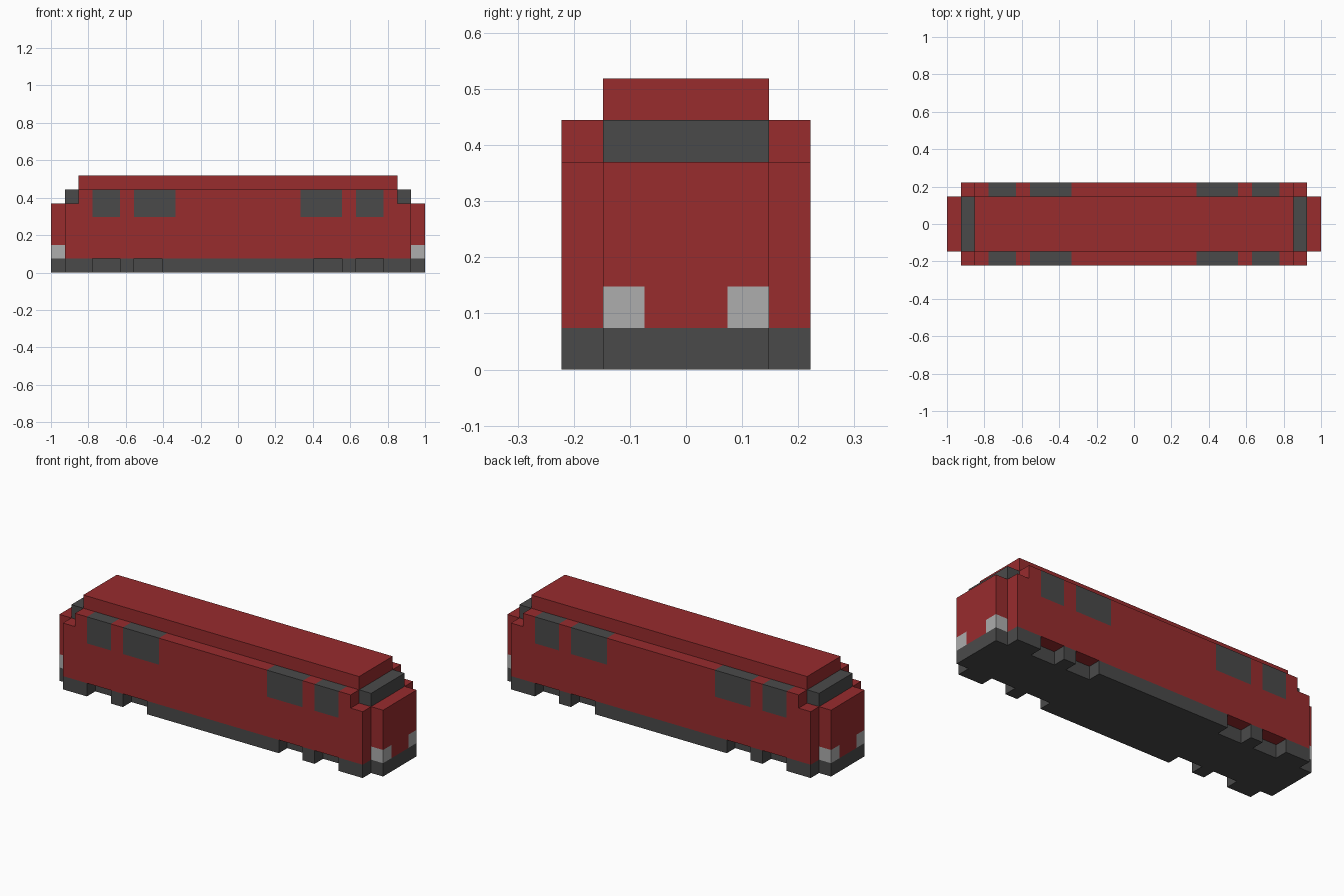
import bpy, bmesh
from mathutils import Vector

cube = bpy.data.objects.get("Cube")
if cube:
    bpy.data.objects.remove(cube, do_unlink=True)

U = 2 / 27  # one block; all part sizes below are in blocks


def material(name, rgb):
    m = bpy.data.materials.new(name)
    m.use_nodes = True
    m.diffuse_color = (*rgb, 1)
    m.node_tree.nodes["Principled BSDF"].inputs["Base Color"].default_value = (*rgb, 1)
    return m


MATS = [material("body red", (0.314, 0.025, 0.027)),
        material("dark grey", (0.0685, 0.0685, 0.0685)),
        material("light grey", (0.418, 0.418, 0.418))]
RED, DARK, LIGHT = 0, 1, 2


def prism(name, outline, axis, low, high, rule, cuts=()):
    """Extrude an outline along y or z, cut it at planes (axis, position),
    then colour each face by rule(centre, normal); None removes a hidden face."""
    def point(a, b, h):
        return (a, h, b) if axis == 'y' else (a, b, h)

    bm = bmesh.new()
    base = bm.faces.new([bm.verts.new(point(a, b, low)) for a, b in outline])
    top = bmesh.ops.extrude_face_region(bm, geom=[base], use_keep_orig=True)
    new_verts = [g for g in top["geom"] if isinstance(g, bmesh.types.BMVert)]
    bmesh.ops.translate(bm, verts=new_verts, vec=Vector(point(0, 0, high - low)))
    bmesh.ops.recalc_face_normals(bm, faces=bm.faces[:])
    for ax, pos in cuts:
        normal = Vector([float(ax == c) for c in "xyz"])
        bmesh.ops.bisect_plane(bm, geom=bm.verts[:] + bm.edges[:] + bm.faces[:],
                               plane_co=normal * pos, plane_no=normal)
    bm.normal_update()
    hidden = []
    for f in bm.faces:
        colour = rule(f.calc_center_median(), f.normal)
        if colour is None:
            hidden.append(f)
        else:
            f.material_index = colour
    bmesh.ops.delete(bm, geom=hidden, context='FACES')
    bmesh.ops.scale(bm, vec=(U, U, U), verts=bm.verts[:])
    mesh = bpy.data.meshes.new(name)
    bm.to_mesh(mesh)
    bm.free()
    for m in MATS:
        mesh.materials.append(m)
    obj = bpy.data.objects.new(name, mesh)
    bpy.context.collection.objects.link(obj)
    return obj


def rect(x0, x1, y0, y1):
    return [(x0, y0), (x1, y0), (x1, y1), (x0, y1)]


# Underframe: notched plan outline, mirrored in x and y
quarter = [(5.5, 3), (5.5, 2), (7.5, 2), (7.5, 3), (8.5, 3), (8.5, 2), (10.5, 2),
           (10.5, 3), (12.5, 3), (12.5, 2), (13.5, 2)]
half = quarter + [(x, -y) for x, y in reversed(quarter)]
plan = half + [(-x, y) for x, y in reversed(half)]
prism("underframe", plan, 'z', 0, 1, lambda c, n: None if n.z > 0.5 else DARK)

# Main body: stepped side profile, windows cut into the sides and shoulders
WINDOWS = [(4.5, 7.5), (8.5, 10.5)]


def body_colour(c, n):
    if abs(c.y) < 2:
        return None
    glazed = c.z > 4 and any(a < abs(c.x) < b for a, b in WINDOWS)
    return DARK if glazed else RED


side = [(12.5, 1), (12.5, 5), (11.5, 5), (11.5, 6)]
side += [(-x, z) for x, z in reversed(side)]
body_cuts = [('x', s * x) for w in WINDOWS for x in w for s in (-1, 1)]
body_cuts += [('z', 4), ('y', 2), ('y', -2)]
prism("body", side, 'y', -3, 3, body_colour, body_cuts)

# Raised roof
prism("roof", rect(-11.5, 11.5, -2, 2), 'z', 6, 7,
      lambda c, n: None if n.z < -0.5 else RED)

# Windscreen and nose with lamps at each end
for s, end in ((1, "left"), (-1, "right")):
    def inner(n):
        return n.z < -0.5 or n.x * s < -0.5

    def nose_colour(c, n):
        if inner(n):
            return None
        return LIGHT if c.z < 2 and abs(c.y) > 1 else RED

    x0, x1 = sorted((11.5 * s, 12.5 * s))
    prism(end + "_windscreen", rect(x0, x1, -2, 2), 'z', 5, 6,
          lambda c, n: None if inner(n) else DARK)
    x0, x1 = sorted((12.5 * s, 13.5 * s))
    prism(end + "_nose", rect(x0, x1, -2, 2), 'z', 1, 5, nose_colour,
          [('z', 2), ('y', 1), ('y', -1)])
